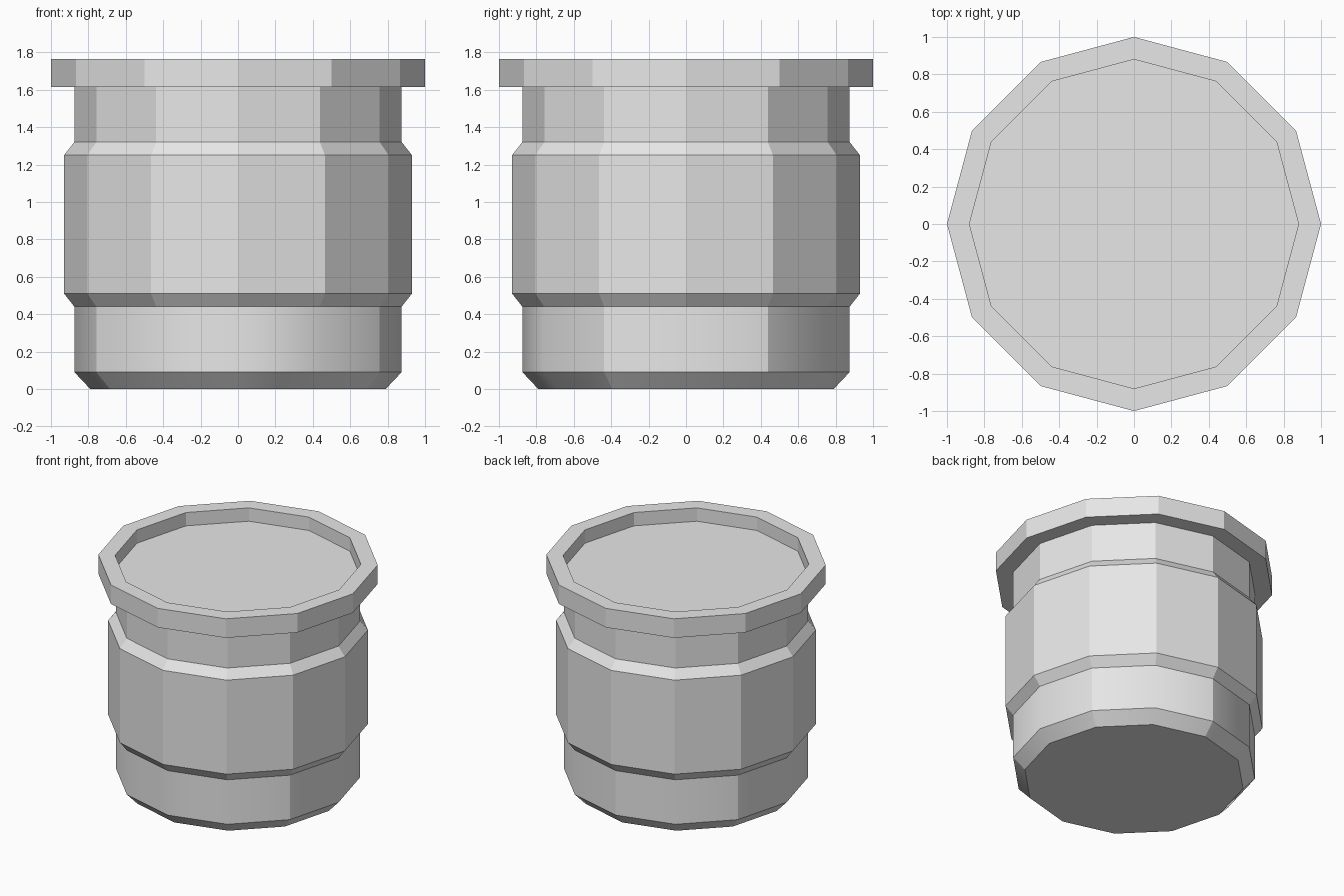
import bpy, bmesh
from math import sin, cos, tau, radians

cube = bpy.data.objects.get("Cube")
if cube:
    bpy.data.objects.remove(cube, do_unlink=True)

SIDES = 12

# Plain grey material
grey = bpy.data.materials.new("plain_grey")
grey.use_nodes = True
colour = (0.8, 0.8, 0.8, 1)
grey.diffuse_color = colour
grey.node_tree.nodes["Principled BSDF"].inputs["Base Color"].default_value = colour


def lathe(name, profile, smooth_bands=0, creases=()):
    """Spin a (radius, z) profile into a closed faceted solid."""
    bm = bmesh.new()
    rings = [[bm.verts.new((r * cos(tau * i / SIDES), r * sin(tau * i / SIDES), z))
              for i in range(SIDES)] for r, z in profile]
    bm.faces.new(rings[0][::-1])
    bm.faces.new(rings[-1])
    for level, (low, high) in enumerate(zip(rings, rings[1:])):
        for i in range(SIDES):
            j = (i + 1) % SIDES
            face = bm.faces.new((low[i], low[j], high[j], high[i]))
            face.smooth = level < smooth_bands
    # Keep horizontal edges and the chosen uprights crisp
    for ring in rings:
        for i in range(SIDES):
            bm.edges.get((ring[i], ring[i - 1])).smooth = False
    for low, high in zip(rings, rings[1:]):
        for i in creases:
            bm.edges.get((low[i], high[i])).smooth = False
    mesh = bpy.data.meshes.new(name)
    bm.to_mesh(mesh)
    bm.free()
    mesh.materials.append(grey)
    obj = bpy.data.objects.new(name, mesh)
    bpy.context.collection.objects.link(obj)
    return obj


# Chamfered foot, wide middle, neck, overhanging lip and sunken top
lathe("canister", [
    (0.79, 0), (0.875, 0.09), (0.875, 0.44),
    (0.93, 0.51), (0.93, 1.25),
    (0.875, 1.32), (0.875, 1.615),
    (1, 1.615), (1, 1.765),
    (0.88, 1.765), (0.88, 1.66),
], smooth_bands=2, creases=(1, 3, 5, 7, 11))
